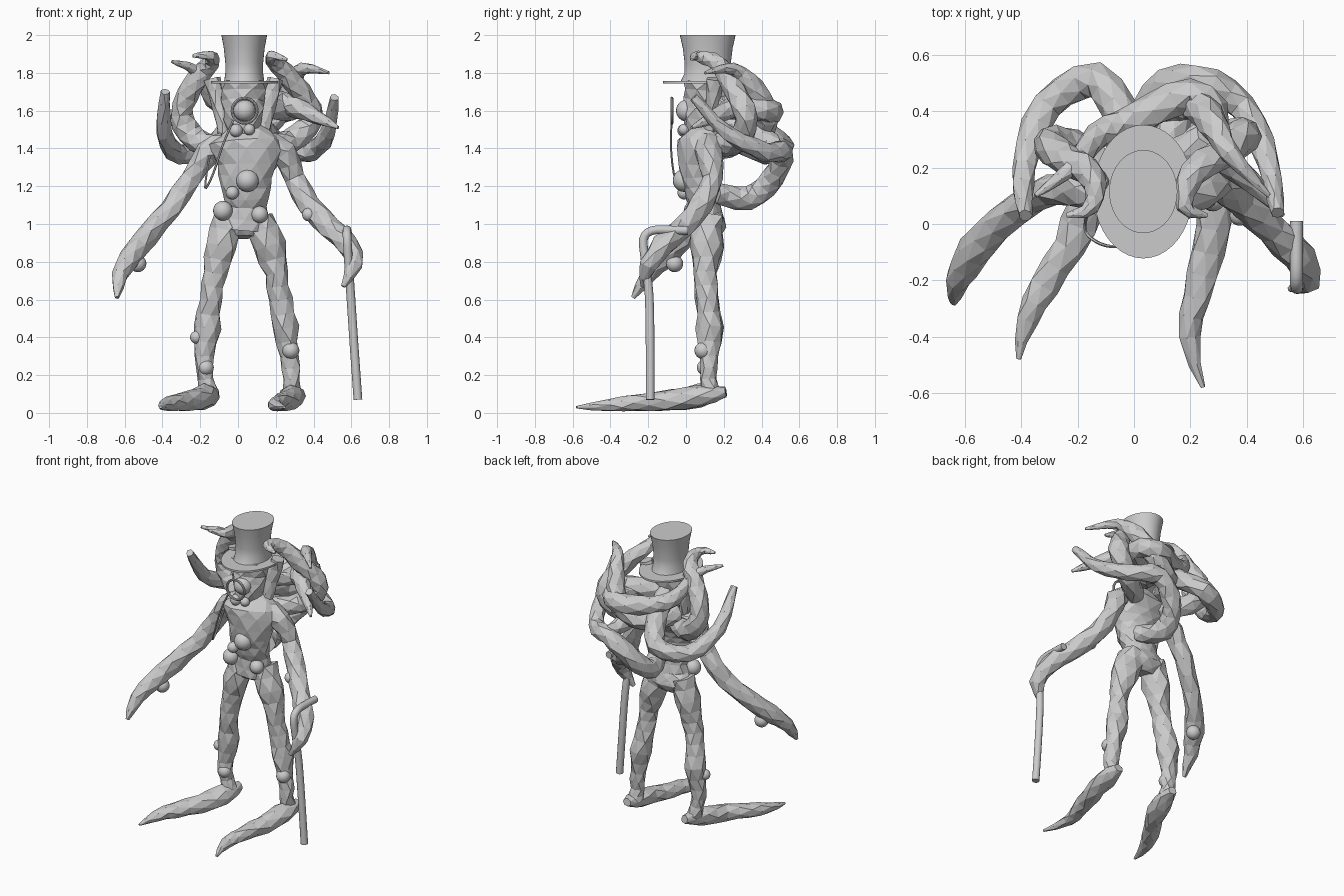
import bpy, bmesh, math, random
from mathutils import Vector, Matrix

random.seed(4)
cube = bpy.data.objects.get("Cube")
if cube:
    bpy.data.objects.remove(cube, do_unlink=True)

# One plain grey for the whole figure
grey = bpy.data.materials.new("plain grey")
grey.use_nodes = True
colour = (0.6, 0.6, 0.6, 1)
grey.diffuse_color = colour
grey.node_tree.nodes["Principled BSDF"].inputs["Base Color"].default_value = colour


def finish(bm, name, smooth=False):
    bmesh.ops.recalc_face_normals(bm, faces=bm.faces)
    mesh = bpy.data.meshes.new(name)
    bm.to_mesh(mesh)
    bm.free()
    mesh.materials.append(grey)
    obj = bpy.data.objects.new(name, mesh)
    bpy.context.collection.objects.link(obj)
    if smooth:
        bpy.ops.object.select_all(action='DESELECT')
        obj.select_set(True)
        bpy.context.view_layer.objects.active = obj
        bpy.ops.object.shade_smooth_by_angle(angle=math.radians(40))
    return obj


def spline(points, t):
    """Point on a Catmull-Rom spline, t from 0 to 1."""
    last = len(points) - 1
    i = min(int(t * last), last - 1)
    f = t * last - i
    a, b, c, d = [points[max(0, min(last, i + k))] for k in (-1, 0, 1, 2)]
    return b + (c - a) * f / 2 + (a - b * 2.5 + c * 2 - d / 2) * f**2 + (b * 1.5 - a / 2 - c * 1.5 + d / 2) * f**3


def blend(values, t):
    last = len(values) - 1
    i = min(int(t * last), last - 1)
    f = t * last - i
    return values[i] * (1 - f) + values[i + 1] * f


def tube(name, path, radii, sides=7, steps=2, rough=0.12, depth=1.0, smooth=False):
    """Tapered tube along a spline, with uneven facets where it is rough."""
    points = [Vector(p) for p in path]
    count = (len(points) - 1) * steps
    bm = bmesh.new()
    side, rings = Vector((1, 0, 0)), []
    for n in range(count + 1):
        t = n / count
        centre = spline(points, t)
        along = (spline(points, min(1, t + 0.01)) - spline(points, max(0, t - 0.01))).normalized()
        side = side - along * side.dot(along)
        if side.length < 0.05:
            side = along.orthogonal()
        side.normalize()
        up = along.cross(side)
        ring = []
        for k in range(sides):
            angle = math.tau * (k + (n % 2) * 0.5 * (rough > 0)) / sides
            r = blend(radii, t) * (1 + random.uniform(-rough, rough))
            ring.append(bm.verts.new(centre + side * math.cos(angle) * r + up * math.sin(angle) * r * depth))
        rings.append(ring)
    for n, (low, high) in enumerate(zip(rings, rings[1:])):
        for k in range(sides):
            j = (k + 1) % sides
            if not rough:
                bm.faces.new((low[k], low[j], high[j], high[k]))
            elif n % 2:
                bm.faces.new((low[k], high[j], high[k]))
                bm.faces.new((low[k], low[j], high[j]))
            else:
                bm.faces.new((low[k], low[j], high[k]))
                bm.faces.new((low[j], high[j], high[k]))
    bm.faces.new(rings[0])
    bm.faces.new(rings[-1])
    return finish(bm, name, smooth)


def ball(name, place, radius):
    bm = bmesh.new()
    bmesh.ops.create_uvsphere(bm, u_segments=20, v_segments=12, radius=radius,
                              matrix=Matrix.Translation(place))
    finish(bm, name, True)


# Torso, pelvis, head and the flaps beside it
tube("torso", [(.03, .12, .98), (.04, .1, 1.1), (.04, .075, 1.2), (.045, .07, 1.31),
               (.04, .095, 1.43), (.03, .1, 1.52)],
     (.14, .115, .135, .16, .2, .08), sides=10, rough=.07, depth=.7)
tube("pelvis", [(.03, .11, .93), (.03, .12, .99), (.03, .12, 1.06)], (.09, .165, .115), sides=9, rough=.07, depth=.6)
tube("head", [(.03, .07, 1.45), (.03, .08, 1.55), (.03, .1, 1.65), (.03, .11, 1.75)],
     (.07, .1, .115, .13), sides=8, rough=.07)
for label, way in (("right", -1), ("left", 1)):
    tube(label + "_flap", [(.03 + way * .1, .12, 1.46), (.03 + way * .13, .14, 1.62),
                           (.03 + way * .165, .15, 1.77)], (.03, .04, .045), sides=6)

# Legs with long pointed feet
leg_radii = (.085, .085, .062, .06, .07, .05, .044, .05)
foot_radii = (.03, .07, .06, .052, .038, .008)
tube("right_leg", [(-.05, .12, 1.03), (-.085, .11, .88), (-.12, .105, .74), (-.145, .11, .6),
                   (-.165, .125, .45), (-.18, .12, .3), (-.17, .12, .18), (-.15, .13, .1)], leg_radii)
tube("right_foot", [(-.135, .21, .11), (-.165, .07, .09), (-.23, -.08, .068), (-.32, -.22, .055),
                    (-.38, -.34, .045), (-.41, -.48, .03)], foot_radii, depth=.9)
tube("left_leg", [(.11, .12, 1.03), (.165, .11, .88), (.205, .105, .74), (.225, .11, .6),
                  (.25, .125, .45), (.275, .12, .3), (.285, .12, .18), (.285, .13, .1)], leg_radii)
tube("left_foot", [(.3, .21, .11), (.29, .07, .09), (.265, -.1, .068), (.22, -.26, .055),
                   (.195, -.4, .042), (.245, -.58, .03)], foot_radii, depth=.9)

# Arms ending in tapered hands
arm_radii = (.07, .068, .058, .058, .06, .06, .046, .012)
tube("right_arm", [(-.06, .1, 1.43), (-.16, .12, 1.37), (-.25, .13, 1.24), (-.36, .09, 1.08), (-.48, 0, .94),
                   (-.57, -.1, .83), (-.625, -.2, .73), (-.64, -.28, .61)], arm_radii)
tube("left_arm", [(.14, .1, 1.43), (.24, .12, 1.38), (.3, .14, 1.24), (.38, .08, 1.1), (.49, -.02, .98),
                  (.585, -.12, .89), (.615, -.2, .78), (.555, -.23, .67)], arm_radii)

# Tentacles sprouting from the back of the head and neck
tentacles = {
    "outer_right": [(.04, .14, 1.62), (-.03, .35, 1.53), (-.13, .51, 1.41), (-.31, .42, 1.37),
                    (-.39, .2, 1.48), (-.385, .03, 1.7)],
    "outer_left": [(.1, .16, 1.16), (.04, .33, 1.14), (.08, .46, 1.24), (.22, .51, 1.38),
                   (.385, .42, 1.38), (.475, .22, 1.48), (.51, .04, 1.67)],
    "curled_right": [(-.05, .16, 1.4), (-.22, .27, 1.44), (-.3, .28, 1.58), (-.24, .23, 1.73),
                     (-.15, .17, 1.85), (-.15, .06, 1.89), (-.24, .03, 1.89)],
    "curled_left": [(.12, .16, 1.42), (.28, .28, 1.44), (.39, .32, 1.56), (.33, .26, 1.7),
                    (.21, .18, 1.84), (.18, .06, 1.89), (.26, .03, 1.87)],
    "crossing_right": [(.12, .18, 1.62), (.28, .36, 1.61), (.2, .46, 1.6), (0, .37, 1.6),
                       (-.13, .31, 1.66), (-.22, .2, 1.81), (-.35, .1, 1.86)],
    "crossing_left": [(-.06, .18, 1.48), (.04, .37, 1.48), (.2, .43, 1.56), (.28, .36, 1.72),
                      (.34, .25, 1.82), (.48, .1, 1.8)],
    "short_left": [(.08, .17, 1.6), (.23, .28, 1.64), (.36, .2, 1.59), (.53, .03, 1.51)],
    "outer_root": [(.07, .15, 1.56), (.13, .32, 1.5), (.2, .45, 1.43), (.26, .49, 1.38)],
}
for label, path in tentacles.items():
    tip = (.045, .024) if "outer" in label else (.034, .008)
    tube(label + "_tentacle", path, (.06, .066, .062, .055) + tip, steps=3, rough=.1)

# Round growths over the skin
growths = [
    ("belly", (.05, -.01, 1.23), .06), ("belly", (-.03, -.01, 1.165), .035),
    ("waist", (-.08, .04, 1.07), .052), ("waist", (.115, .04, 1.05), .045),
    ("elbow", (.375, .03, 1.05), .036), ("forearm", (-.53, -.06, .79), .045),
    ("shin", (.28, .09, .33), .045), ("shin", (-.22, .11, .4), .034),
    ("ankle", (-.17, .1, .24), .042),
    ("chin", (-.01, -.01, 1.495), .035), ("chin", (.06, -.01, 1.5), .03),
]
for part, place, radius in growths:
    ball(part + "_growth", place, radius)

# Single eye behind a ringed eyeglass on a hanging chain
ball("eye", (.035, .005, 1.6), .058)
ring = [(.035 + .066 * math.cos(a), -.075, 1.6 + .066 * math.sin(a))
        for a in (math.tau * k / 24 for k in range(25))]
tube("eyeglass_ring", ring, (.008, .008), sides=8, steps=1, rough=0, smooth=True)
tube("eyeglass_chain", [(-.02, -.075, 1.56), (-.08, -.08, 1.42), (-.13, -.065, 1.27),
                        (-.17, -.03, 1.19), (-.17, .02, 1.24), (-.15, .06, 1.36)],
     (.006, .006), sides=6, steps=3, rough=0, smooth=True)

# Tall flared hat, oval in plan
profile = [(0, 2), (.121, 2), (.108, 1.93), (.1, 1.85), (.1, 1.8), (.106, 1.757),
           (.177, 1.757), (.177, 1.745), (0, 1.745)]
bm = bmesh.new()
outline = [bm.verts.new((r, 0, z)) for r, z in profile]
edges = [bm.edges.new(pair) for pair in zip(outline, outline[1:])]
bmesh.ops.spin(bm, geom=outline + edges, axis=(0, 0, 1), angle=math.tau, steps=40)
bmesh.ops.remove_doubles(bm, verts=bm.verts, dist=.0005)
for v in bm.verts:
    v.co.y *= 1.22 if v.co.z > 1.76 else 1.34
bmesh.ops.translate(bm, vec=(.033, .115, 0), verts=bm.verts)
finish(bm, "tall_hat", True)

# Walking cane with a bent handle
tube("cane", [(.577, .01, .965), (.577, -.09, .968), (.577, -.18, .965), (.578, -.225, .92),
              (.585, -.215, .8), (.597, -.195, .62), (.615, -.19, .35), (.635, -.19, .07)],
     (.023, .023), sides=12, steps=3, rough=0, smooth=True)
